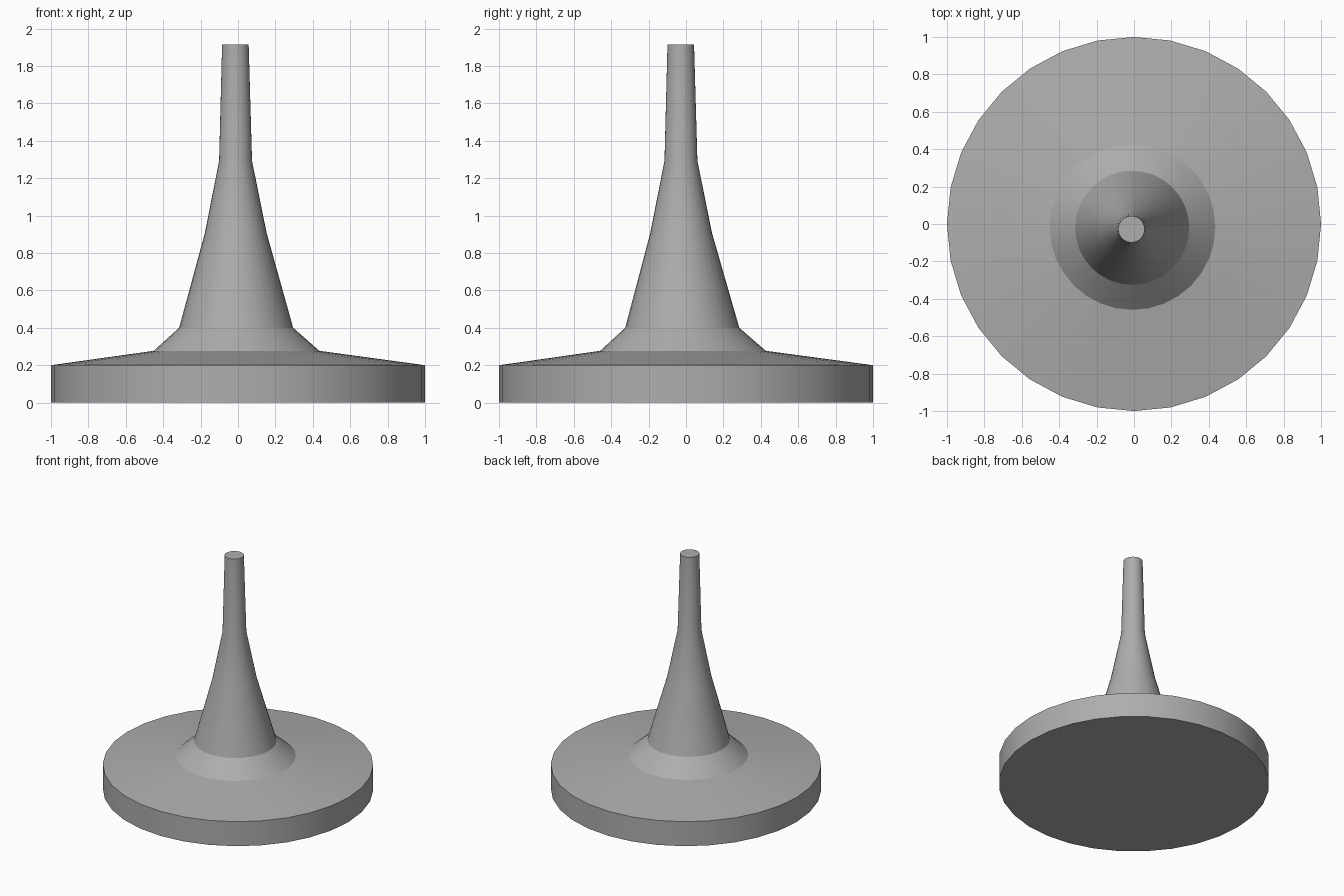
import bpy, bmesh, math

cube = bpy.data.objects.get("Cube")
if cube:
    bpy.data.objects.remove(cube, do_unlink=True)

SIDES = 32

grey = bpy.data.materials.new("plain grey")
grey.use_nodes = True
colour = (0.42, 0.42, 0.42, 1)
grey.diffuse_color = colour
grey.node_tree.nodes["Principled BSDF"].inputs["Base Color"].default_value = colour


def lathe(name, rings):
    """Loft circular rings (radius, height, centre x, centre y), capped at both ends."""
    bm = bmesh.new()
    loops = []
    for radius, z, cx, cy in rings:
        loops.append([bm.verts.new((cx + radius * math.cos(math.tau * i / SIDES),
                                    cy + radius * math.sin(math.tau * i / SIDES), z))
                      for i in range(SIDES)])
    for low, high in zip(loops, loops[1:]):
        for i in range(SIDES):
            j = (i + 1) % SIDES
            bm.faces.new((low[i], low[j], high[j], high[i]))
    bm.faces.new(loops[0][::-1])
    bm.faces.new(loops[-1])
    mesh = bpy.data.meshes.new(name)
    bm.to_mesh(mesh)
    bm.free()
    mesh.materials.append(grey)
    obj = bpy.data.objects.new(name, mesh)
    bpy.context.collection.objects.link(obj)
    bpy.ops.object.select_all(action="DESELECT")
    obj.select_set(True)
    bpy.context.view_layer.objects.active = obj
    bpy.ops.object.shade_smooth_by_angle(angle=math.radians(30))
    return obj


# Round base, shallow cone, collar and tapering, slightly off-centre spindle
lathe("base_and_spindle", [
    (1.0, 0.0, 0.0, 0.0),
    (1.0, 0.2, 0.0, 0.0),
    (0.443, 0.277, -0.008, -0.016),
    (0.305, 0.4, -0.01, -0.02),
    (0.165, 0.907, -0.012, -0.026),
    (0.088, 1.293, -0.013, -0.027),
    (0.071, 1.916, -0.014, -0.028),
])
